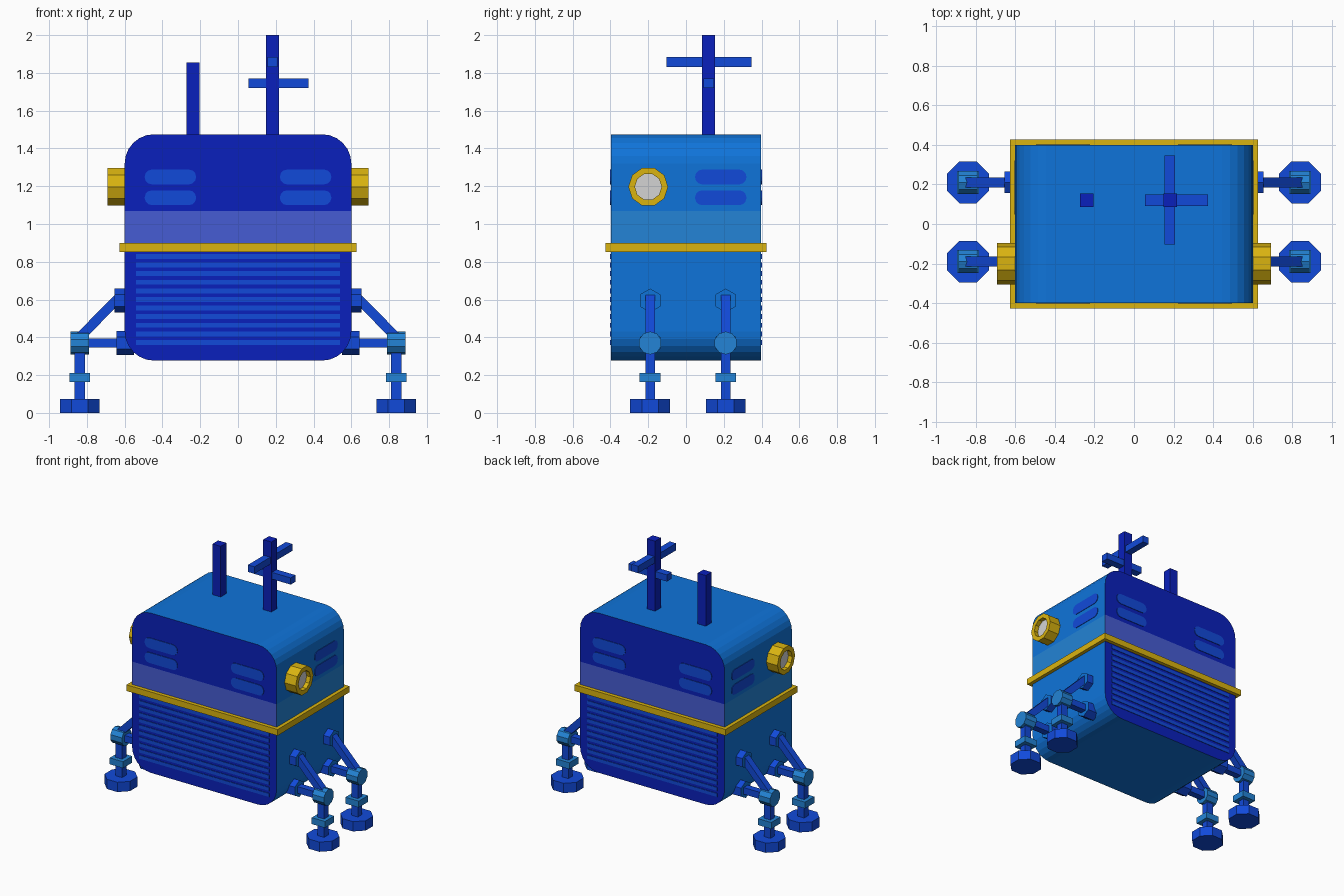
import bpy, bmesh, math
from mathutils import Vector, Matrix

if "Cube" in bpy.data.objects:
    bpy.data.objects.remove(bpy.data.objects["Cube"])


def mat(name, r, g, b):
    lin = lambda c: (c / 255 / 12.92) if c < 11 else ((c / 255 + 0.055) / 1.055) ** 2.4
    m = bpy.data.materials.new(name)
    m.diffuse_color = (lin(r), lin(g), lin(b), 1)
    m.use_nodes = True
    m.node_tree.nodes["Principled BSDF"].inputs["Base Color"].default_value = m.diffuse_color
    return m


NAVY = mat("deep blue", 10, 32, 188)
AZURE = mat("azure", 15, 116, 218)
BAND = mat("violet blue band", 70, 92, 212)
PALE = mat("light azure", 35, 132, 214)
BRIGHT = mat("bright blue", 17, 74, 218)
GOLD = mat("yellow", 218, 180, 16)
GLASS = mat("lens grey", 212, 212, 212)


def finish(name, bm, *mats):
    bmesh.ops.recalc_face_normals(bm, faces=bm.faces)
    me = bpy.data.meshes.new(name)
    bm.to_mesh(me)
    bm.free()
    for m in mats:
        me.materials.append(m)
    ob = bpy.data.objects.new(name, me)
    bpy.context.collection.objects.link(ob)
    return ob


def box(name, lo, hi, m):
    bm = bmesh.new()
    lo, hi = Vector(lo), Vector(hi)
    size = hi - lo
    bmesh.ops.create_cube(bm, size=1, matrix=Matrix.Translation((lo + hi) / 2) @ Matrix.Diagonal((*size, 1)))
    return finish(name, bm, m)


def rod(name, a, b, r, sides, m, turn=0.0, cap=None):
    """Prism from a to b; optional cap material on its end faces."""
    a, b = Vector(a), Vector(b)
    d = b - a
    bm = bmesh.new()
    x = Vector((0, 1, 0)) if abs(d.y) < 1e-6 else Vector((1, 0, 0))
    z = d.normalized()
    rot = Matrix((x, z.cross(x), z)).transposed().to_4x4()
    bmesh.ops.create_cone(bm, cap_ends=True, segments=sides, radius1=r, radius2=r, depth=d.length,
                          matrix=Matrix.Translation((a + b) / 2) @ rot @ Matrix.Rotation(turn, 4, 'Z'))
    if cap:
        bm.normal_update()
        for f in bm.faces:
            if abs(f.normal.dot(z)) > 0.9:
                f.material_index = 1
    return finish(name, bm, m, *([cap] if cap else []))


def round_rect(u0, u1, v0, v1, r, n):
    pts = []
    for k, (u, v) in enumerate(((u1 - r, v1 - r), (u0 + r, v1 - r), (u0 + r, v0 + r), (u1 - r, v0 + r))):
        for i in range(n + 1):
            t = math.pi / 2 * (k + i / n)
            pts.append((u + r * math.cos(t), v + r * math.sin(t)))
    return pts


def slab(bm, pts, axis, w0, w1):
    """Extrude a (u, z) outline along x or y from w0 to w1."""
    put = (lambda u, v, w: (w, u, v)) if axis == 'x' else (lambda u, v, w: (u, w, v))
    f = bm.faces.new([bm.verts.new(put(u, v, w0)) for u, v in pts])
    ext = bmesh.ops.extrude_face_region(bm, geom=[f])
    vs = [g for g in ext['geom'] if isinstance(g, bmesh.types.BMVert)]
    bmesh.ops.translate(bm, verts=vs, vec=put(0, 0, w1 - w0))


HX, HY = 0.60, 0.398

# Body: rounded outline extruded front to back, coloured by direction and height
bm = bmesh.new()
slab(bm, round_rect(-HX, HX, 0.277, 1.475, 0.155, 6), 'y', -HY, HY)
for z in (0.875, 1.07):
    bmesh.ops.bisect_plane(bm, geom=bm.verts[:] + bm.edges[:] + bm.faces[:],
                           plane_co=(0, 0, z), plane_no=(0, 0, 1))
bmesh.ops.recalc_face_normals(bm, faces=bm.faces)
for f in bm.faces:
    end = abs(f.normal.y) > 0.9
    band = 0.875 < f.calc_center_median().z < 1.07
    f.material_index = (2 if band else 0) if end else (3 if band else 1)
finish("body", bm, NAVY, AZURE, BAND, PALE)

# Belt around the middle
box("belt", (-0.627, -0.426, 0.853), (0.627, 0.426, 0.899), GOLD)

# Grilles and vents on front and back
for side, s in (("front", -1), ("back", 1)):
    bm = bmesh.new()
    for i in range(11):
        z = 0.36 + i * 0.0455
        slab(bm, [(-0.54, z), (0.54, z), (0.54, z + 0.026), (-0.54, z + 0.026)], 'y',
             s * (HY - 0.003), s * (HY + 0.004))
    finish(side + "_grille", bm, BRIGHT)
    bm = bmesh.new()
    for u in (-0.494, 0.222):
        for z in (1.10, 1.21):
            slab(bm, round_rect(u, u + 0.272, z, z + 0.078, 0.037, 3), 'y',
                 s * (HY - 0.003), s * (HY + 0.004))
    finish(side + "_vents", bm, BRIGHT)

for side, s in (("left", -1), ("right", 1)):
    # Side vents
    bm = bmesh.new()
    for z in (1.10, 1.21):
        slab(bm, round_rect(0.048, 0.32, z, z + 0.078, 0.037, 3), 'x',
             s * (HX - 0.003), s * (HX + 0.004))
    finish(side + "_vents", bm, BRIGHT)

    # Side lamp: ten-sided housing with a recessed lens
    bm = bmesh.new()
    ring = [(math.cos(math.tau * i / 10), math.sin(math.tau * i / 10)) for i in range(10)]
    loops = [[bm.verts.new((s * x, -0.2 + r * c, 1.197 + r * k)) for c, k in ring]
             for x, r in ((0.58, 0.105), (0.692, 0.105), (0.692, 0.071), (0.66, 0.071))]
    for a, b in zip(loops, loops[1:]):
        for i in range(10):
            j = (i + 1) % 10
            bm.faces.new((a[i], a[j], b[j], b[i]))
    bm.faces.new(loops[0])
    bm.faces.new(loops[-1]).material_index = 1
    finish(side + "_lamp", bm, GOLD, GLASS)

    # Legs
    for pos, y in (("front", -0.19), ("back", 0.21)):
        n = f"{side}_{pos}_"
        x = s * 0.838
        rod(n + "foot", (x, y, 0), (x, y, 0.073), 0.114, 8, BRIGHT, math.pi / 8)
        box(n + "shin", (x - 0.027, y - 0.025, 0.06), (x + 0.027, y + 0.025, 0.35), BRIGHT)
        box(n + "collar", (x - 0.055, y - 0.055, 0.163), (x + 0.055, y + 0.055, 0.211), PALE)
        rod(n + "knee", (s * 0.79, y, 0.37), (s * 0.886, y, 0.37), 0.061, 10, PALE)
        box(n + "lower_arm", (s * 0.58, y - 0.025, 0.345), (s * 0.80, y + 0.025, 0.395), BRIGHT)
        rod(n + "strut", (s * 0.838, y, 0.40), (s * 0.63, y, 0.612), 0.036, 4, BRIGHT, math.pi / 4)
        rod(n + "lower_mount", (s * 0.55, y, 0.37), (s * 0.643, y, 0.37), 0.063, 6, BRIGHT, 0, AZURE)
        rod(n + "upper_mount", (s * 0.58, y, 0.595), (s * 0.653, y, 0.595), 0.063, 6, BRIGHT, 0, AZURE)

# Antennas on the roof
box("short_antenna", (-0.272, 0.086, 1.45), (-0.204, 0.154, 1.855), NAVY)
box("tall_antenna", (0.149, 0.086, 1.45), (0.217, 0.154, 2.0), NAVY)
box("antenna_side_bar", (0.055, 0.092, 1.72), (0.373, 0.148, 1.77), BRIGHT)
box("antenna_long_bar", (0.155, -0.104, 1.832), (0.208, 0.346, 1.884), BRIGHT)
